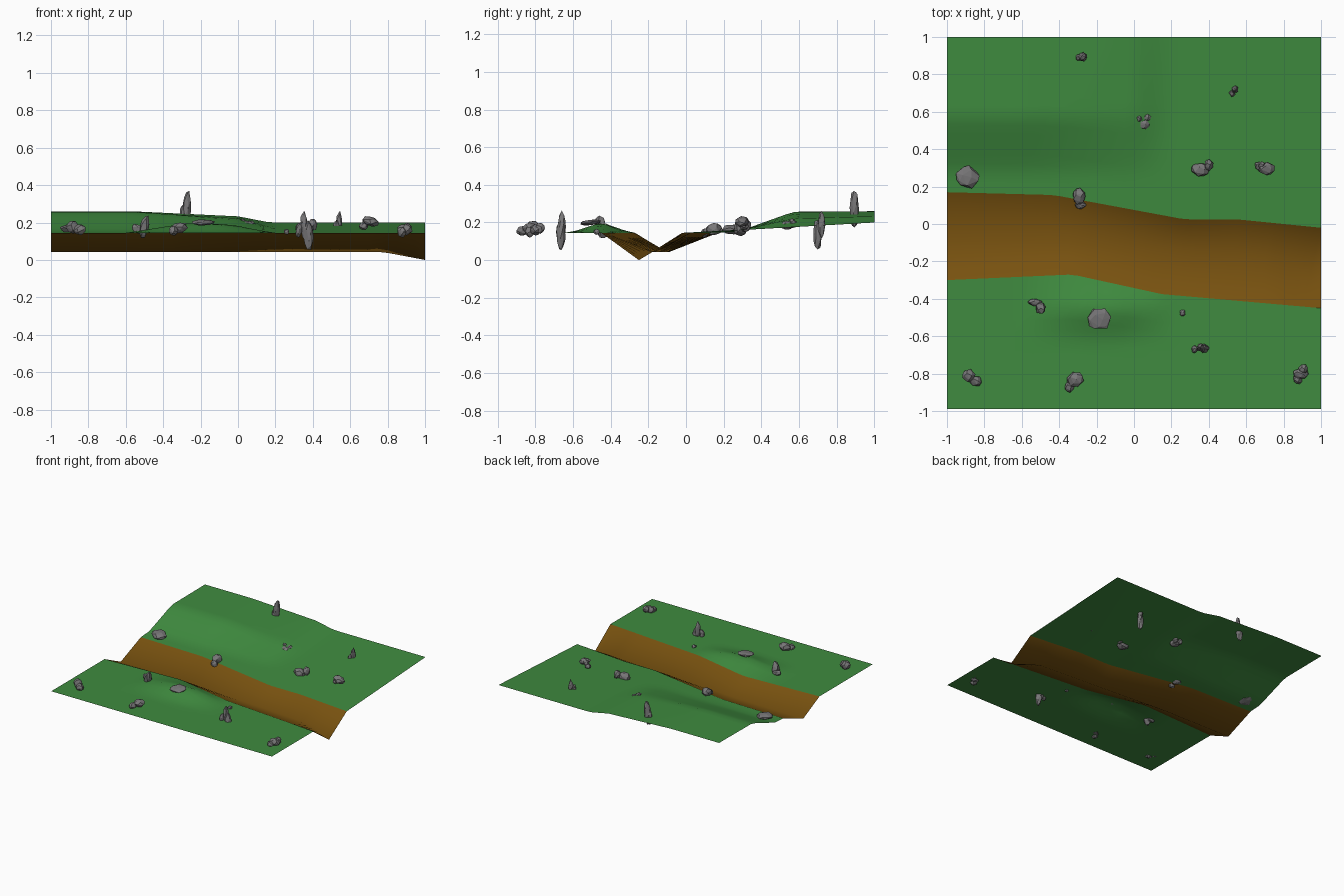
import bpy, bmesh, math, random
from mathutils import Vector, Euler

if "Cube" in bpy.data.objects:
    bpy.data.objects.remove(bpy.data.objects["Cube"])

random.seed(4)


def material(name, rgb):
    m = bpy.data.materials.new(name)
    m.diffuse_color = (*rgb, 1)
    m.use_nodes = True
    m.node_tree.nodes["Principled BSDF"].inputs["Base Color"].default_value = m.diffuse_color
    return m


grass = material("grass green", (0.05, 0.26, 0.05))
earth = material("earth brown", (0.19, 0.085, 0.005))
stone = material("stone grey", (0.19, 0.185, 0.19))


def lerp(points, x):
    """Piecewise linear value through (x, value) points."""
    for (x0, v0), (x1, v1) in zip(points, points[1:]):
        if x <= x1:
            return v0 + (v1 - v0) * max(0, x - x0) / (x1 - x0)
    return points[-1][1]


# Trench outlines as seen from above
BACK = [(-1, .17), (-.43, .155), (.27, .025), (.55, .025), (1, -.02)]
FRONT = [(-1, -.30), (-.33, -.27), (.15, -.375), (1, -.45)]
BED = [(-1, -.09), (-.4, -.10), (.77, -.18), (1, -.25)]
BED_Z = [(-1, .043), (.77, .043), (1, 0)]
RIM = .145
HILL = [(-1, 1), (-.57, 1), (0, .55), (.17, 0), (1, 0)]


def height(x, y):
    """Height of the grass banks."""
    back, front = lerp(BACK, x), lerp(FRONT, x)
    if y >= back:
        base = RIM + .055 * (y - back) / (1 - back)
        hill = lerp([(.28, 0), (.57, .26 - RIM - .03), (1, .06)], y)
        return base + hill * lerp(HILL, x)
    mound = lerp([(-.62, 0), (-.45, .055), (front, 0)], y)
    return RIM + mound * lerp([(-.6, 0), (-.25, 1), (-.1, 1), (.2, 0)], x)


# Ground sheet: front bank, trench sides, back bank
NX, NF, NB = 40, 12, 16
bm = bmesh.new()
columns = []
for i in range(NX + 1):
    x = -1 + 2 * i / NX
    f, b = lerp(FRONT, x), lerp(BACK, x)
    pts = []
    for j in range(NF + 1):
        y = -.99 + (f + .99) * j / NF
        pts.append((x, y, height(x, y)))
    pts.append((x, lerp(BED, x), lerp(BED_Z, x)))
    for j in range(NB + 1):
        y = b + (1 - b) * j / NB
        pts.append((x, y, height(x, y)))
    columns.append([bm.verts.new(p) for p in pts])
for c, d in zip(columns, columns[1:]):
    for j in range(len(c) - 1):
        face = bm.faces.new((c[j], d[j], d[j + 1], c[j + 1]))
        face.material_index = 1 if j in (NF, NF + 1) else 0
        face.smooth = True
for e in bm.edges:
    if len({f.material_index for f in e.link_faces}) > 1:
        e.smooth = False
mesh = bpy.data.meshes.new("ground")
bm.to_mesh(mesh)
bm.free()
mesh.materials.append(grass)
mesh.materials.append(earth)
bpy.context.collection.objects.link(bpy.data.objects.new("ground", mesh))


def add_chunk(bm, centre, size, tilt):
    """Faceted stone: convex hull of scattered points on an ellipsoid."""
    rot = Euler((tilt[0], tilt[1], 0)).to_matrix()
    verts = []
    n = 22
    for k in range(n):
        z = 1 - 2 * (k + .5) / n
        a = k * 2.4 + random.uniform(-.3, .3)
        r = math.sqrt(1 - z * z)
        p = Vector((r * math.cos(a), r * math.sin(a), z)) * random.uniform(.92, 1.12)
        p = Vector((p.x * size[0], p.y * size[1], p.z * size[2]))
        verts.append(bm.verts.new(Vector(centre) + rot @ p))
    hull = bmesh.ops.convex_hull(bm, input=verts)
    loose = {v for v in hull["geom_interior"] if isinstance(v, bmesh.types.BMVert)}
    bmesh.ops.delete(bm, geom=list(loose), context='VERTS')


def rock(name, *chunks):
    """Each chunk: x, y, radius x, radius y, bottom z, top z, lean x, lean y."""
    bm = bmesh.new()
    for x, y, rx, ry, lo, hi, tx, ty in chunks:
        add_chunk(bm, (x, y, (lo + hi) / 2), (rx, ry, (hi - lo) / 2), (tx, ty))
    mesh = bpy.data.meshes.new(name)
    bm.to_mesh(mesh)
    bm.free()
    mesh.materials.append(stone)
    bpy.context.collection.objects.link(bpy.data.objects.new(name, mesh))


# Standing stones
rock("spire_rock", (-.275, .893, .024, .024, .17, .38, 0, .08),
     (-.295, .89, .018, .02, .18, .30, 0, 0))
rock("twin_spire_rock", (.525, .70, .024, .024, .05, .22, 0, 0),
     (.54, .72, .017, .02, .12, .26, 0, 0))
rock("tall_rock", (.375, -.665, .028, .024, .05, .22, 0, -.08),
     (.355, -.66, .02, .022, .10, .26, 0, -.08),
     (.325, -.67, .018, .02, .12, .20, 0, .1))

# Leaning stones
rock("leaning_rock_left", (-.50, -.45, .025, .03, .11, .24, .2, .2),
     (-.53, -.42, .04, .02, .14, .19, 0, .4))
rock("leaning_rock_right", (.71, .295, .045, .035, .18, .23, 0, .35),
     (.67, .31, .025, .025, .16, .20, 0, 0),
     (.685, .315, .02, .02, .18, .23, 0, 0))

# Flat stones
rock("flat_rock_back", (-.89, .25, .065, .06, .14, .19, .05, .1))
rock("flat_rock_front", (-.185, -.51, .063, .063, .185, .215, .1, 0))

# Low clusters and pebble
rock("cluster_centre", (.05, .535, .04, .035, .16, .21, 0, 0),
     (.025, .565, .022, .022, .17, .22, 0, 0),
     (.07, .57, .022, .022, .17, .21, 0, 0))
rock("cluster_right", (.355, .29, .05, .038, .13, .21, 0, .2),
     (.40, .315, .024, .03, .15, .22, 0, 0))
rock("cluster_bank", (-.295, .15, .038, .045, .13, .20, .2, 0),
     (-.285, .10, .03, .02, .12, .17, 0, 0))
rock("cluster_front_left", (-.885, -.81, .035, .035, .14, .21, 0, .2),
     (-.845, -.84, .035, .028, .13, .19, 0, 0))
rock("cluster_front", (-.315, -.83, .045, .04, .14, .20, 0, -.2),
     (-.345, -.87, .025, .03, .13, .18, 0, 0))
rock("cluster_front_right", (.89, -.80, .042, .03, .13, .19, 0, 0),
     (.905, -.775, .025, .025, .14, .20, 0, 0),
     (.875, -.83, .025, .025, .12, .18, 0, 0))
rock("pebble", (.26, -.475, .016, .018, .135, .165, 0, 0))
